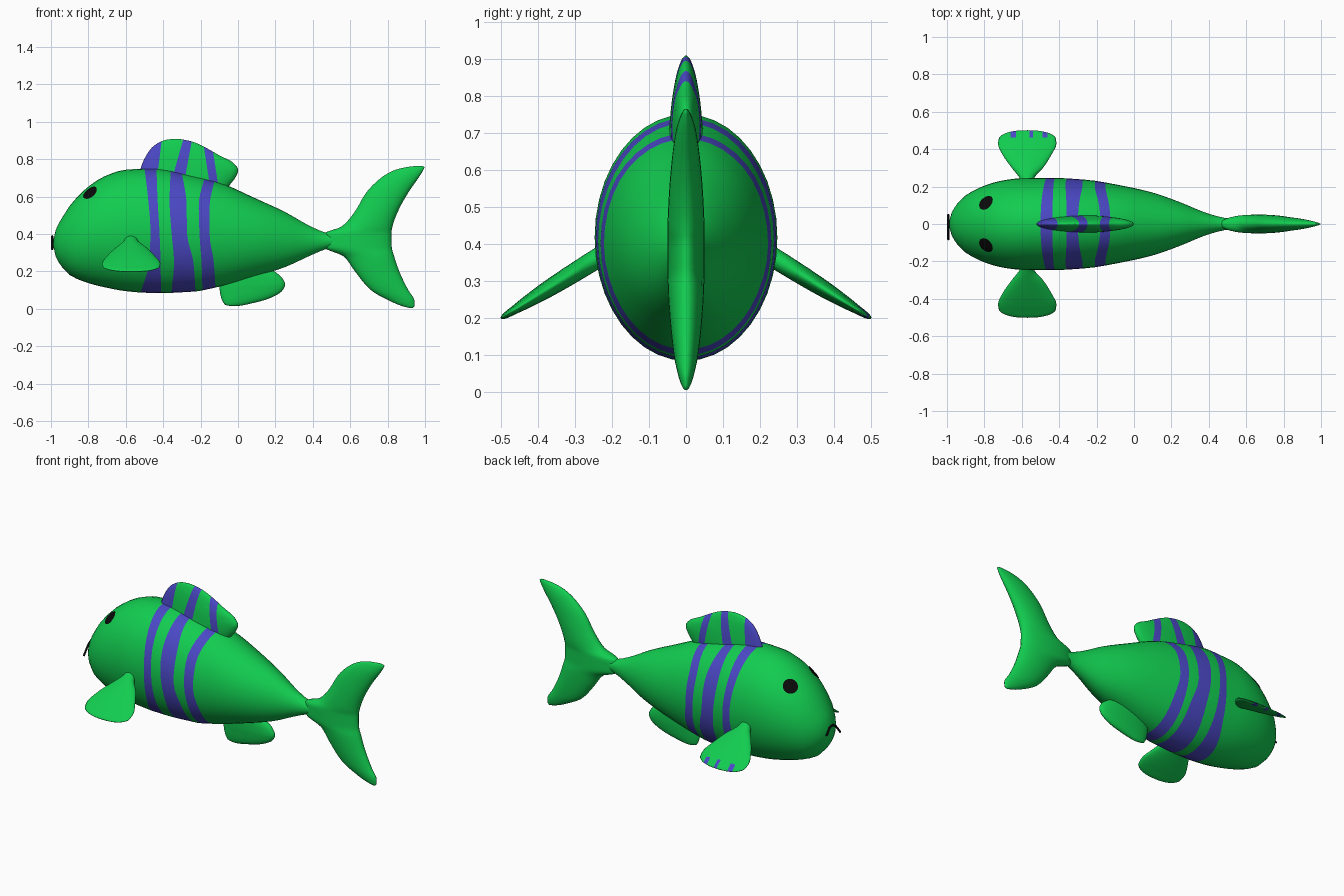
import bpy, bmesh, math
from mathutils import Vector

cube = bpy.data.objects.get("Cube")
if cube:
    bpy.data.objects.remove(cube)


def material(name, rgb):
    m = bpy.data.materials.new(name)
    m.use_nodes = True
    m.diffuse_color = (*rgb, 1)
    m.node_tree.nodes["Principled BSDF"].inputs["Base Color"].default_value = (*rgb, 1)
    return m


GREEN = material("fish green", (0.006, 0.61, 0.08))
BLUE = material("stripe blue", (0.07, 0.065, 0.56))
BLACK = material("black", (0.003, 0.003, 0.003))


def sample(rows, x):
    """Smooth monotone interpolation of rows (key, values...)."""
    x = min(max(x, rows[0][0]), rows[-1][0])
    i = max(k for k in range(len(rows) - 1) if rows[k][0] <= x)
    h = rows[i + 1][0] - rows[i][0]
    t = (x - rows[i][0]) / h

    def slope(k, c):
        return (rows[k + 1][c] - rows[k][c]) / (rows[k + 1][0] - rows[k][0])

    def tangent(k, c):
        if k == 0 or k == len(rows) - 1:
            return slope(min(k, len(rows) - 2), c)
        a, b = slope(k - 1, c), slope(k, c)
        return 2 * a * b / (a + b) if a * b > 0 else 0

    out = []
    for c in range(1, len(rows[0])):
        p, q = rows[i][c], rows[i + 1][c]
        m, n = tangent(i, c) * h, tangent(i + 1, c) * h
        s = t * t * (3 - 2 * t)
        out.append(p + (q - p) * s + m * t * (1 - t) ** 2 - n * t * t * (1 - t))
    return out


def finish(name, bm, mats):
    bmesh.ops.recalc_face_normals(bm, faces=bm.faces)
    for f in bm.faces:
        f.smooth = True
    me = bpy.data.meshes.new(name)
    bm.to_mesh(me)
    bm.free()
    for m in mats:
        me.materials.append(m)
    ob = bpy.data.objects.new(name, me)
    bpy.context.collection.objects.link(ob)
    return ob


def loft(rings, striped=()):
    bm = bmesh.new()
    loops = [[bm.verts.new(p) for p in ring] for ring in rings]
    n = len(loops[0])
    for k, (a, b) in enumerate(zip(loops, loops[1:])):
        for i in range(n):
            f = bm.faces.new((a[i], a[(i + 1) % n], b[(i + 1) % n], b[i]))
            f.material_index = int(k in striped)
    bm.faces.new(loops[0])
    bm.faces.new(loops[-1])
    return bm


# Body: x, top, bottom, half width
BODY = [(-.988, .36, .34, .012), (-.975, .42, .28, .06), (-.94, .487, .222, .115),
        (-.9, .55, .18, .153), (-.8, .653, .137, .205), (-.7, .714, .112, .233),
        (-.6, .743, .094, .245), (-.45, .75, .083, .247), (-.25, .715, .09, .236),
        (-.1, .675, .118, .212), (.1, .587, .175, .168), (.25, .518, .222, .115),
        (.4, .435, .29, .055), (.5, .4, .327, .032), (.62, .4, .335, .036)]
# Stripe edges on the body: x at five heights from belly to back
EDGES = [(-.52, -.475, -.468, -.48, -.5), (-.412, -.414, -.42, -.43, -.436),
         (-.356, -.342, -.356, -.366, -.36), (-.227, -.238, -.273, -.275, -.3),
         (-.19, -.195, -.206, -.21, -.18), (-.12, -.13, -.152, -.152, -.126)]


def body_point(x, a):
    top, bottom, w = sample(BODY, x)
    return Vector((x, w * math.sin(a), (top + bottom) / 2 + (top - bottom) / 2 * math.cos(a)))


def body_ring(edge, n=40):
    rows = [(i / 4, x) for i, x in enumerate(edge)]
    angles = [math.tau * i / n for i in range(n)]
    return [body_point(sample(rows, (1 + math.cos(a)) / 2)[0], a) for a in angles]


front = [-.988, -.984, -.975, -.96] + [-.94 + .038 * i for i in range(11)]
back = [-.07 + .046 * i for i in range(16)]
stations = [(x,) * 5 for x in front] + EDGES + [(x,) * 5 for x in back]
first = len(front)
body = finish("body", loft([body_ring(s) for s in stations], (first, first + 2, first + 4)),
              [GREEN, BLUE])


# Fins: distance along, front x, rear x, half thickness
def fin(rows, base, along, thick, n=24):
    keys = [a[0] + (b[0] - a[0]) * i / 4 for a, b in zip(rows, rows[1:]) for i in range(4)]
    rings = []
    for s in keys + [rows[-1][0]]:
        x0, x1, h = sample(rows, s)
        mid = Vector(base) + Vector(along) * s
        rings.append([mid + Vector(((x0 + x1) / 2 + (x1 - x0) / 2 * math.cos(a), 0, 0))
                      + Vector(thick) * h * math.sin(a)
                      for a in (math.tau * i / n for i in range(n))])
    return loft(rings)


def cut(bm, point, normal):
    bmesh.ops.bisect_plane(bm, geom=bm.verts[:] + bm.edges[:] + bm.faces[:],
                           plane_co=point, plane_no=normal)


UP, SIDE = (0, 0, 1), (0, 1, 0)
TAIL = [(.004, .915, .935, .004), (.015, .875, .943, .011), (.04, .815, .944, .02),
        (.1, .71, .91, .033), (.2, .625, .862, .044), (.28, .565, .835, .049),
        (.33, .46, .822, .05), (.4, .46, .82, .05), (.44, .555, .826, .05),
        (.52, .625, .855, .047), (.62, .685, .91, .039), (.7, .765, .965, .028),
        (.74, .835, .99, .017), (.757, .9, .997, .009), (.764, .96, .985, .003)]
finish("tail_fin", fin(TAIL, (0, 0, 0), UP, SIDE), [GREEN])

BELLY = [(.014, -.04, 0, .004), (.022, -.07, .045, .012), (.06, -.09, .18, .024),
         (.1, -.098, .24, .03), (.13, -.1, .252, .033), (.17, -.1, .232, .034),
         (.21, -.08, .18, .034), (.27, -.04, .12, .03)]
finish("belly_fin", fin(BELLY, (0, 0, 0), UP, SIDE), [GREEN])

# Back fin with slanted stripes cut into it
BACK = [(.6, -.48, -.08, .046), (.66, -.5, -.045, .047), (.7, -.52, -.015, .046),
        (.74, -.522, .001, .043), (.78, -.51, -.025, .039), (.82, -.49, -.1, .033),
        (.86, -.462, -.17, .025), (.89, -.42, -.235, .015), (.903, -.385, -.285, .008),
        (.908, -.35, -.32, .002)]
bm = fin(BACK, (0, 0, 0), UP, SIDE)
LOW, HIGH = .72, .88
SLANTS = [(-.53, -.48), (-.43, -.41), (-.345, -.3), (-.28, -.25), (-.16, -.185), (-.115, -.14)]
for lo, hi in SLANTS:
    cut(bm, (lo, 0, LOW), (HIGH - LOW, 0, lo - hi))
for f in bm.faces:
    c = f.calc_center_median()
    t = (c.z - LOW) / (HIGH - LOW)
    passed = sum(c.x > lo + (hi - lo) * t for lo, hi in SLANTS)
    f.material_index = passed % 2
finish("back_fin", bm, [GREEN, BLUE])

# Side fins; only the left one has blue flecks at its tip
PADDLE = [(0, -.6, -.54, .027), (.05, -.61, -.535, .027), (.12, -.655, -.485, .026),
          (.2, -.702, -.442, .023), (.27, -.727, -.415, .017), (.31, -.72, -.42, .012),
          (.335, -.69, -.45, .009), (.35, -.64, -.5, .005), (.354, -.6, -.54, .002)]
FLECKS = [(-.66, -.63), (-.56, -.54), (-.49, -.463)]
FLECK_Y = .462
for name, s in (("left_side_fin", 1), ("right_side_fin", -1)):
    bm = fin(PADDLE, (0, .2 * s, .385), (0, .848 * s, -.528), (0, .528 * s, .848))
    if s > 0:
        cut(bm, (0, FLECK_Y, 0), SIDE)
        for pair in FLECKS:
            for x in pair:
                cut(bm, (x, 0, 0), (1, 0, 0))
        for f in bm.faces:
            c = f.calc_center_median()
            f.material_index = int(c.y > FLECK_Y and any(a < c.x < b for a, b in FLECKS))
    finish(name, bm, [GREEN, BLUE])

# Eyes: thin discs wrapped onto the body
for name, s in (("left_eye", 1), ("right_eye", -1)):
    a, x, d = .57 * s, -.79, .01
    p = body_point(x, a)
    u = (body_point(x + d, a) - body_point(x - d, a)).normalized()
    v = (body_point(x, a + d) - body_point(x, a - d)).normalized()
    v = (v - u * v.dot(u)).normalized()
    rings = [[p + (u * math.cos(t) + v * math.sin(t)) * r
              for t in (math.tau * i / 24 for i in range(24))]
             for r in (.043, .033, .022, .011, .002)]
    bm = loft(rings)
    bm.faces.ensure_lookup_table()
    bmesh.ops.delete(bm, geom=[bm.faces[-2]], context='FACES_ONLY')
    eye = finish(name, bm, [BLACK])
    wrap = eye.modifiers.new("wrap", 'SHRINKWRAP')
    wrap.target = body
    wrap.wrap_mode = 'ABOVE_SURFACE'
    wrap.offset = .005

# Mouth: a thin downturned line on the snout
curve = bpy.data.curves.new("mouth", 'CURVE')
curve.dimensions = '3D'
curve.bevel_depth = .006
curve.bevel_resolution = 2
curve.use_fill_caps = True
line = curve.splines.new('POLY')
PATH = [(-.083, .318), (-.04, .37), (-.012, .388), (.018, .386), (.05, .345)]
line.points.add(len(PATH) - 1)
for pt, (y, z) in zip(line.points, PATH):
    pt.co = (-.993, y, z, 1)
curve.materials.append(BLACK)
bpy.context.collection.objects.link(bpy.data.objects.new("mouth", curve))
